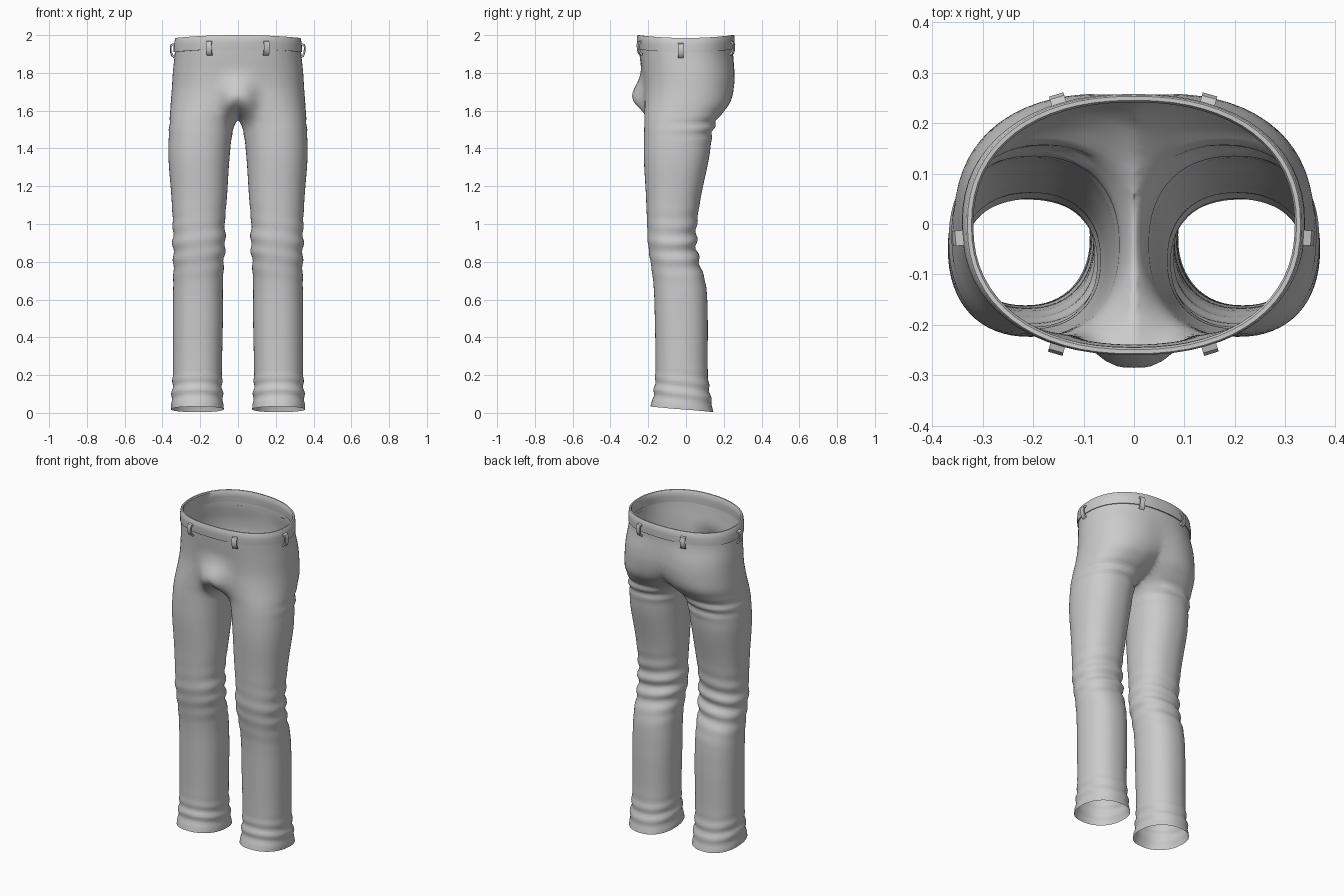
import bpy, bmesh
from math import sin, cos, pi, exp, copysign, atan2
from mathutils import Vector

if "Cube" in bpy.data.objects:
    bpy.data.objects.remove(bpy.data.objects["Cube"])

# half section (right leg) by height: z, inner x, outer x, front y, back y
KEYS = [
    (0.00, .075, .355, -.190, .145), (0.06, .080, .352, -.174, .134),
    (0.20, .085, .345, -.162, .116), (0.50, .080, .345, -.165, .115),
    (0.68, .080, .343, -.172, .105), (0.80, .075, .342, -.188, .070),
    (0.90, .067, .345, -.202, .055), (1.00, .070, .345, -.206, .058),
    (1.15, .058, .353, -.212, .080), (1.35, .045, .368, -.223, .122),
    (1.48, .030, .366, -.222, .140), (1.54, .010, .362, -.220, .158),
    (1.58, -.03, .360, -.220, .188), (1.64, -.10, .356, -.220, .232),
    (1.72, -.19, .350, -.222, .254), (1.80, -.25, .345, -.230, .258),
    (1.90, -.33, .335, -.247, .250), (2.00, -.327, .327, -.254, .250)]
N = 64


def section(z):
    """Smoothly interpolate the key sections at height z."""
    i = max(0, min(len(KEYS) - 2, sum(k[0] <= z for k in KEYS) - 1))
    a, b = KEYS[i], KEYS[i + 1]
    p, q = KEYS[max(i - 1, 0)], KEYS[min(i + 2, len(KEYS) - 1)]
    h = b[0] - a[0]
    t = (z - a[0]) / h
    out = []
    for c in range(1, 5):
        m0 = (b[c] - p[c]) / (b[0] - p[0]) * h
        m1 = (q[c] - a[c]) / (q[0] - a[0]) * h
        out.append((2*t**3 - 3*t*t + 1)*a[c] + (t**3 - 2*t*t + t)*m0
                   + (3*t*t - 2*t**3)*b[c] + (t**3 - t*t)*m1)
    return out


def bell(v, centre, width):
    return exp(-((v - centre) / width) ** 2)


def outline(z, a, grow=0.0):
    """Point on the rounded section at angle a (0 = outer side, -90 = front)."""
    xi, xo, yf, yb = section(z)
    e = 2 / 2.25
    px = copysign(abs(cos(a)) ** e, cos(a))
    py = copysign(abs(sin(a)) ** e, sin(a))
    return ((xi + xo) / 2 + px * ((xo - xi) / 2 + grow),
            (yf + yb) / 2 + py * ((yb - yf) / 2 + grow))


def folds(z, a):
    """Cloth wrinkles at knee, hem and under the seat."""
    back = 0.5 + 0.5 * sin(a)
    g = .007 * bell(z, .88, .13) * (.25 + back) * sin(z * 70 + 1.5 * cos(a))
    g += .005 * bell(z, .11, .07) * sin(z * 85 + 1.2 * sin(a))
    g += .009 * bell(z, 1.51, .05) * back ** 2 * sin((z - 1.5) * 95 + 1.5 * cos(a))
    return g


def trouser_point(z, a):
    x, y = outline(z, a, folds(z, a))
    if z > 1.5:
        x = max(x, 0)
    # front pouch
    front = max(0, min(1, (-y - .03) / .1))
    y -= front * .085 * exp(-(x / .085) ** 4) * (
        bell(z, 1.66, .075 if z < 1.66 else .10))
    # angled hem: the front sits higher
    z += .03 * max(0, 1 - z / .3) * (.5 - .5 * sin(a))
    return Vector((x, y, z))


def finish(bm, name, angle=40):
    bmesh.ops.recalc_face_normals(bm, faces=bm.faces)
    me = bpy.data.meshes.new(name)
    bm.to_mesh(me)
    bm.free()
    ob = bpy.data.objects.new(name, me)
    bpy.context.collection.objects.link(ob)
    bpy.ops.object.select_all(action='DESELECT')
    ob.select_set(True)
    bpy.context.view_layer.objects.active = ob
    bpy.ops.object.shade_smooth_by_angle(angle=angle * pi / 180)
    return ob


# legs and seat: one lofted half, repeated on the other side and welded
bm = bmesh.new()
ROWS = 130
for side in (1, -1):
    rings = []
    for r in range(ROWS + 1):
        z = 0.004 + 1.966 * r / ROWS
        ring = []
        for j in range(N):
            p = trouser_point(z, 2 * pi * j / N)
            ring.append(bm.verts.new((p.x * side, p.y, p.z)))
        rings.append(ring)
    for lo, hi in zip(rings, rings[1:]):
        for j in range(N):
            k = (j + 1) % N
            quad = (lo[j], lo[k], hi[k], hi[j])
            if any(abs(v.co.x) > 1e-6 for v in quad):
                bm.faces.new(quad)
bmesh.ops.delete(bm, geom=[v for v in bm.verts if not v.link_faces], context='VERTS')
bmesh.ops.remove_doubles(bm, verts=bm.verts, dist=1e-5)
bmesh.ops.dissolve_degenerate(bm, edges=bm.edges, dist=1e-5)
# soften the centre seam and crotch
for _ in range(6):
    near = [v for v in bm.verts if abs(v.co.x) < .09 and 1.5 < v.co.z < 1.93]
    bmesh.ops.smooth_vert(bm, verts=near, factor=.5, use_axis_x=True,
                          use_axis_y=True, use_axis_z=True)
finish(bm, "trouser_legs_and_seat", 80)


# waistband: thick ring, dipping slightly at the hips
def band_point(z, a, grow):
    x, y = outline(z, a, grow)
    return Vector((x, y, z - .015 * cos(a) ** 2))


bm = bmesh.new()
PROFILE = [(1.925, -.004), (1.925, .006), (1.96, .008), (1.996, .006),
           (2.0, .003), (2.0, -.005), (1.994, -.009), (1.96, -.008)]
rings = [[bm.verts.new(band_point(z, 2 * pi * j / N, g)) for z, g in PROFILE]
         for j in range(N)]
for j in range(N):
    r0, r1 = rings[j], rings[(j + 1) % N]
    for i in range(len(PROFILE)):
        k = (i + 1) % len(PROFILE)
        bm.faces.new((r0[i], r1[i], r1[k], r0[k]))
finish(bm, "waistband")


# belt loops: bent strip standing off the band
STRIP = [(.000, 1.972), (.016, 1.968), (.022, 1.955), (.021, 1.925),
         (.014, 1.903), (.002, 1.895), (-.004, 1.903), (.007, 1.910),
         (.014, 1.927), (.015, 1.952), (.010, 1.960), (.000, 1.962)]


def belt_loop(name, a):
    base, ahead = band_point(1.94, a, .004), band_point(1.94, a + .02, .004)
    tan = Vector((ahead.x - base.x, ahead.y - base.y, 0)).normalized()
    out = Vector((tan.y, -tan.x, 0))
    dip = Vector((0, 0, base.z - 1.94))
    bm = bmesh.new()
    ends = [[bm.verts.new(Vector((base.x, base.y, z)) + dip + out * d + tan * s)
             for d, z in STRIP] for s in (-.015, .015)]
    n = len(STRIP)
    for i in range(n):
        k = (i + 1) % n
        bm.faces.new((ends[0][i], ends[0][k], ends[1][k], ends[1][i]))
    for e in ends:
        bm.faces.new(e)
    finish(bm, name, 50)


for label, x, y in (("front", .14, -.245), ("side", .335, -.02), ("back", .14, .25)):
    for side, s in (("right", 1), ("left", -1)):
        belt_loop(f"{label}_belt_loop_{side}", atan2(y / .25, s * x / .33))
